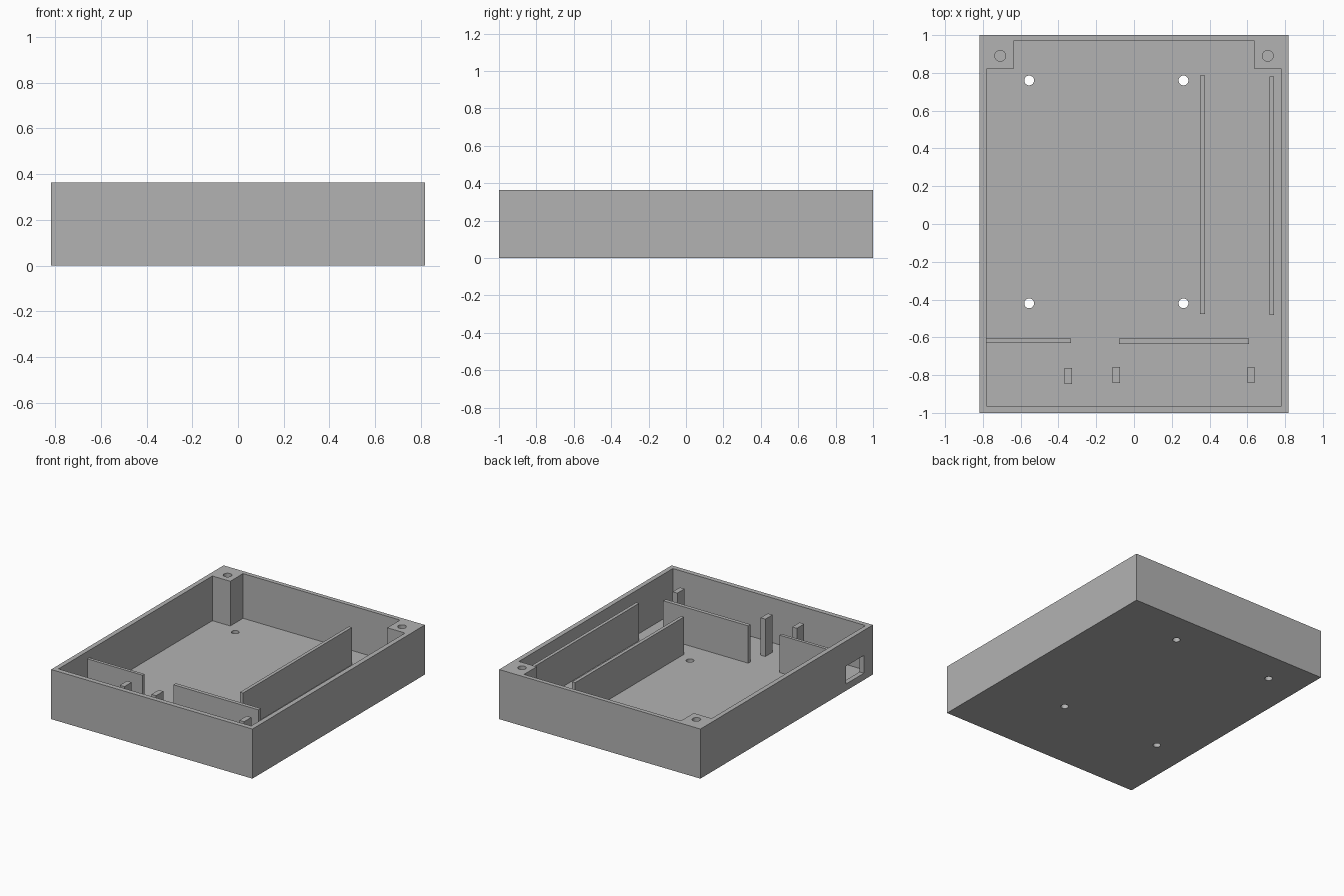
import bpy
import bmesh
from mathutils import Matrix, Vector

cube = bpy.data.objects.get("Cube")
if cube:
    bpy.data.objects.remove(cube, do_unlink=True)

grey = bpy.data.materials.new("plain grey")
grey.use_nodes = True
colour = (0.45, 0.45, 0.45, 1)
grey.diffuse_color = colour
grey.node_tree.nodes["Principled BSDF"].inputs["Base Color"].default_value = colour


def finish(name, bm):
    mesh = bpy.data.meshes.new(name)
    bm.to_mesh(mesh)
    bm.free()
    mesh.materials.append(grey)
    obj = bpy.data.objects.new(name, mesh)
    bpy.context.collection.objects.link(obj)
    return obj


def box(name, x, y, z):
    """Box from (low, high) ranges on each axis."""
    bm = bmesh.new()
    size = Vector((x[1] - x[0], y[1] - y[0], z[1] - z[0]))
    mid = Vector((sum(x), sum(y), sum(z))) / 2
    bmesh.ops.create_cube(bm, size=1, matrix=Matrix.Translation(mid) @ Matrix.Diagonal(size.to_4d()))
    return finish(name, bm)


def cylinder(name, x, y, z, radius):
    bm = bmesh.new()
    bmesh.ops.create_cone(bm, cap_ends=True, segments=32, radius1=radius, radius2=radius,
                          depth=z[1] - z[0], matrix=Matrix.Translation((x, y, sum(z) / 2)))
    return finish(name, bm)


def cut(target, cutter):
    cutter.hide_render = True
    cutter.hide_viewport = True
    cutter.display_type = 'WIRE'
    mod = target.modifiers.new(cutter.name, 'BOOLEAN')
    mod.operation = 'DIFFERENCE'
    mod.solver = 'EXACT'
    mod.object = cutter


W, H = 0.817, 0.364          # half width, height
IN, FLOOR = 0.782, 0.036     # inner half width, floor thickness
BACK, FRONT = 0.968, -0.964  # inner faces of the end walls
TOP = 0.31                   # top of the inner walls

# Open tray
tray = box("tray", (-W, W), (-1, 1), (0, H))
cut(tray, box("cavity_cutter", (-IN, IN), (FRONT, BACK), (FLOOR, H + 0.2)))

# Socket opening in the side wall
cut(tray, box("socket_cutter", (-W - 0.1, -IN + 0.02), (-0.895, -0.69), (0.05, 0.18)))

# Mounting holes through the floor
for x in (-0.555, 0.262):
    for y in (-0.42, 0.76):
        cut(tray, cylinder("floor_hole_cutter", x, y, (-0.1, FLOOR + 0.1), 0.026))

# Corner screw posts with blind holes
for name, s in (("left", 1), ("right", -1)):
    post = box(name + "_screw_post", sorted((s * 0.637, s * IN)), (0.82, BACK), (FLOOR, H))
    cut(post, cylinder(name + "_screw_cutter", s * 0.708, 0.89, (0.1, H + 0.1), 0.029))

# Long dividers
box("inner_divider", (0.35, 0.375), (-0.477, 0.785), (FLOOR, TOP))
box("outer_divider", (0.718, 0.742), (-0.482, 0.78), (FLOOR, TOP))

# Cross walls
box("right_cross_wall", (-IN, -0.333), (-0.63, -0.607), (FLOOR, TOP))
box("middle_cross_wall", (-0.08, 0.61), (-0.635, -0.607), (FLOOR, TOP))

# Support pegs
for i, (x, y) in enumerate(((-0.348, -0.804), (-0.094, -0.8), (0.62, -0.8))):
    box(f"support_peg_{i + 1}", (x - 0.019, x + 0.019), (y - 0.042, y + 0.042), (FLOOR, TOP))
